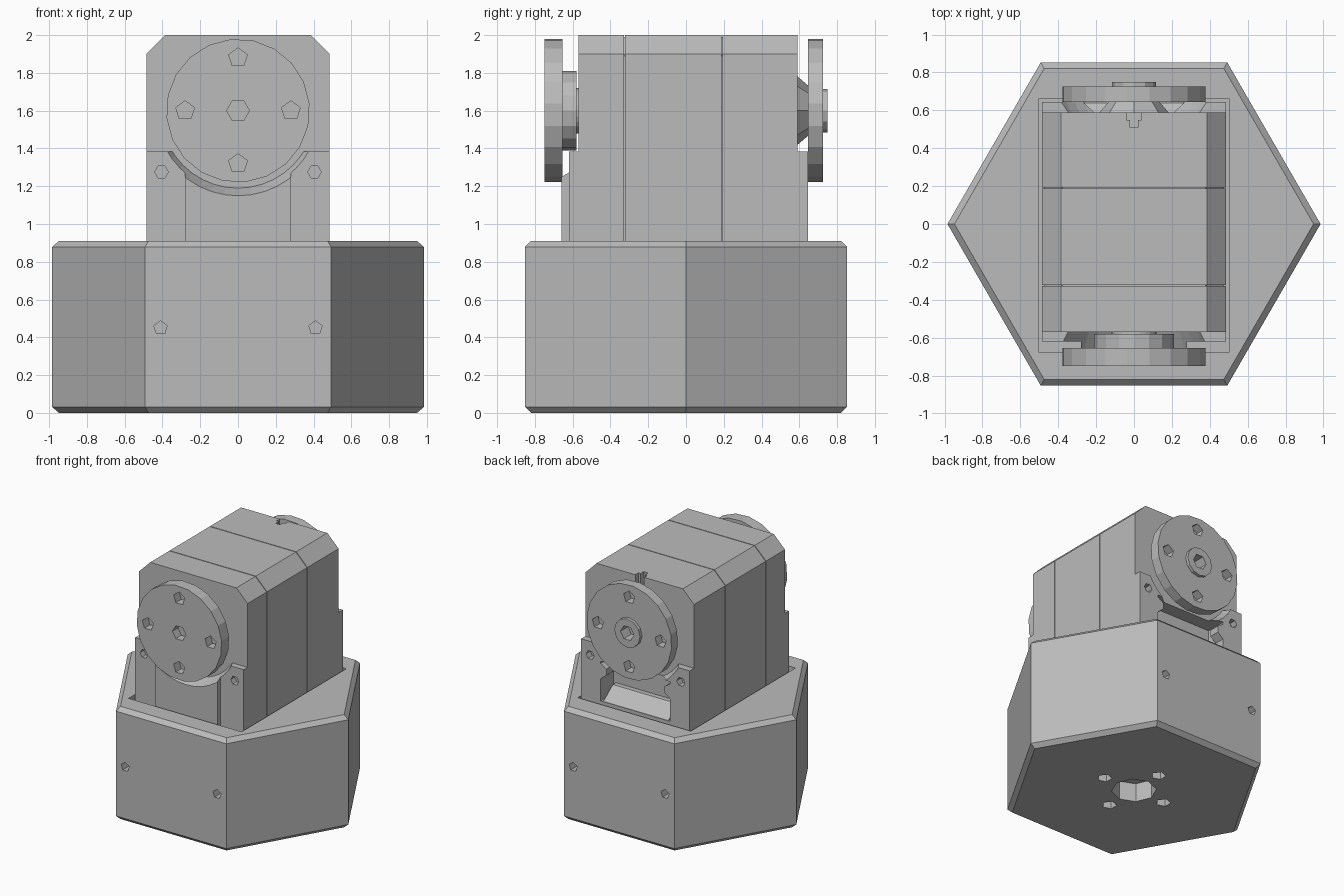
import bpy, bmesh, math

cube = bpy.data.objects.get("Cube")
if cube:
    bpy.data.objects.remove(cube)

grey = bpy.data.materials.new("plain grey")
grey.use_nodes = True
grey.diffuse_color = (0.5, 0.5, 0.5, 1)
grey.node_tree.nodes["Principled BSDF"].inputs["Base Color"].default_value = (0.5, 0.5, 0.5, 1)

AXES = {"x": lambda u, v, t: (t, u, v),
        "y": lambda u, v, t: (u, t, v),
        "z": lambda u, v, t: (u, v, t)}


def ring(r, n, cu=0, cv=0, phase=0):
    """Regular polygon outline."""
    return [(cu + r * math.cos(phase + math.tau * i / n),
             cv + r * math.sin(phase + math.tau * i / n)) for i in range(n)]


def rect(u0, u1, v0, v1):
    return [(u0, v0), (u1, v0), (u1, v1), (u0, v1)]


def prism(name, pts, a, b, axis="y", end=None, bevel=0):
    """Extrude an outline from a to b; a second outline makes a taper."""
    put = AXES[axis]
    bm = bmesh.new()
    lo = [bm.verts.new(put(u, v, a)) for u, v in pts]
    hi = [bm.verts.new(put(u, v, b)) for u, v in (end or pts)]
    caps = [bm.faces.new(lo), bm.faces.new(hi)]
    for i in range(len(lo)):
        j = (i + 1) % len(lo)
        bm.faces.new((lo[i], lo[j], hi[j], hi[i]))
    bmesh.ops.recalc_face_normals(bm, faces=bm.faces)
    if bevel:
        rim = [e for f in caps for e in f.edges]
        bmesh.ops.bevel(bm, geom=rim, offset=bevel, segments=1, affect="EDGES")
    mesh = bpy.data.meshes.new(name)
    bm.to_mesh(mesh)
    bm.free()
    mesh.materials.append(grey)
    ob = bpy.data.objects.new(name, mesh)
    bpy.context.collection.objects.link(ob)
    return ob


def cut(ob, *shapes):
    """Subtract prisms, given as argument tuples, and drop the cutters."""
    cutters = [prism("cutter", *s) for s in shapes]
    for c in cutters:
        c.hide_render = True
        mod = ob.modifiers.new("cut", "BOOLEAN")
        mod.operation, mod.solver, mod.object = "DIFFERENCE", "EXACT", c
    bpy.context.view_layer.update()
    deps = bpy.context.evaluated_depsgraph_get()
    mesh = bpy.data.meshes.new_from_object(ob.evaluated_get(deps))
    ob.modifiers.clear()
    ob.data = mesh
    for c in cutters:
        bpy.data.objects.remove(c)


AXLE = 1.6     # height of the output axle
HALF = 0.485   # half width of the motor case
SINK = 0.4     # depth to which the case sits in the base
UP = math.pi / 2
compass = [(0.28, 0), (-0.28, 0), (0, 0.28), (0, -0.28)]

# Hexagonal base with motor pocket, side screw holes and bottom mount
base = prism("hexagonal_base", ring(0.985, 6), 0, 0.91, "z", None, 0.032)
side_holes = [(ring(0.037, 5, x, 0.45, UP), y - 0.08, y + 0.08)
              for x in (-0.41, 0.41) for y in (-0.855, 0.855)]
mount_holes = [(ring(0.055, 5, x, y), -0.1, 0.15, "z") for x, y in compass]
cut(base, (rect(-0.505, 0.505, -0.675, 0.66), SINK - 0.01, 1, "z"),
    (ring(0.165, 8), -0.1, 0.15, "z"), *side_holes, *mount_holes)

# Motor case in three sections around a slightly smaller core
case = [(-HALF, SINK), (HALF, SINK), (HALF, 1.9), (0.385, 2), (-0.385, 2), (-HALF, 1.9)]
core = [(x * 0.98, z - 0.01 if z > 1 else z) for x, z in case]
recess = (rect(-0.31, 0.31, 0.93, 1.25), 0.48, 0.8)
prism("case_core", core, -0.5, 0.4)
prism("case_front", case, -0.57, -0.328)
prism("case_middle", case, -0.322, 0.187)
back = prism("case_back", case, 0.193, 0.59)
cut(back, recess,
    (rect(-0.02, 0.02, 0.51, 0.7), 1.9, 2.1, "z"),
    (rect(-0.04, 0.04, 0.55, 0.7), 1.9, 2.1, "z"))

# Lower flanges with a curved relief under each disc and screw holes
for name, inner, outer in (("front_flange", -0.5, -0.62), ("back_flange", 0.5, 0.645)):
    flange = prism(name, rect(-HALF, HALF, SINK, 1.385), inner, outer)
    s = 1 if outer > 0 else -1
    face = 0.59 if s > 0 else -0.57
    relief = (ring(0.41, 40, 0, AXLE), face, s * 0.67, "y", ring(0.455, 40, 0, AXLE))
    screws = [(ring(0.036, 6, x, 1.275), outer - s * 0.06, outer + s * 0.1)
              for x in (-0.405, 0.405)]
    cut(flange, relief, *screws, *([recess] if s > 0 else []))

# Raised front panel following the relief curve
panel = prism("front_panel", rect(-0.28, 0.28, SINK, 1.3), -0.6, -0.66)
cut(panel, (ring(0.41, 40, 0, AXLE), -0.57, -0.67, "y", ring(0.455, 40, 0, AXLE)))

# Sloping cable plate and its brackets inside the back recess
prism("cable_plate", [(0.47, 0.9), (0.64, 0.9), (0.64, 0.93), (0.52, 1.02), (0.47, 1.02)],
      -0.29, 0.29, "x")
for name, x in (("right_bracket", -1), ("left_bracket", 1)):
    prism(name, [(x * 0.32, 1.24), (x * 0.26, 1.2), (x * 0.26, 1.15), (x * 0.32, 1.1)],
          0.56, 0.645)


def drilled_disc(name, a, b, hole):
    """Round output disc with four screw holes and a centre hole."""
    disc = prism(name, ring(0.38, 20, 0, AXLE, 0.1), a, b)
    outer = max(a, b, key=abs)
    inward = 0.07 if outer < 0 else -0.07
    holes = [(ring(0.052, 5, x, AXLE + z, UP), outer + inward, outer - inward)
             for x, z in compass]
    cut(disc, *holes, (ring(hole, 6, 0, AXLE), outer + inward, outer - inward))


# Front output disc, collar and shaft
drilled_disc("front_disc", -0.655, -0.75, 0.06)
prism("front_collar", ring(0.21, 16, 0, AXLE), -0.66, -0.58)
prism("front_shaft", ring(0.12, 24, 0, AXLE), -0.6, -0.55)

# Back idler disc, conical spacer and centre hub
drilled_disc("back_disc", 0.645, 0.725, 0.06)
prism("back_spacer", ring(0.19, 8, 0, AXLE), 0.58, 0.65, "y", ring(0.13, 8, 0, AXLE))
hub = prism("back_hub", ring(0.115, 12, 0, AXLE), 0.70, 0.75)
cut(hub, (ring(0.06, 6, 0, AXLE), 0.67, 0.8))
